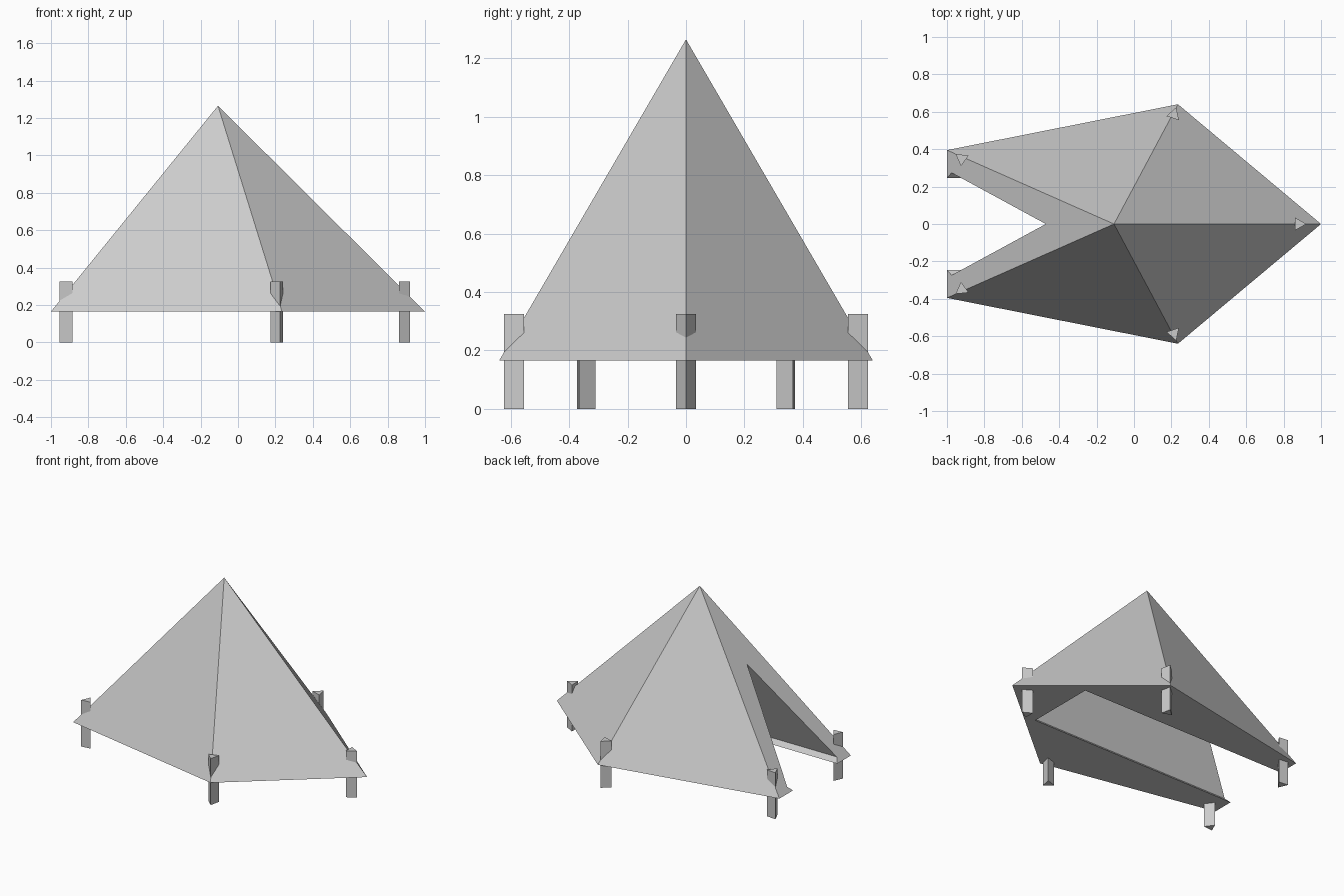
import bpy, bmesh
from math import cos, sin, tau

if "Cube" in bpy.data.objects:
    bpy.data.objects.remove(bpy.data.objects["Cube"])


def hull(name, points):
    """Convex solid wrapped around a few corner points."""
    bm = bmesh.new()
    for p in points:
        bm.verts.new(p)
    bmesh.ops.convex_hull(bm, input=bm.verts[:])
    bmesh.ops.dissolve_limit(bm, angle_limit=0.002, verts=bm.verts[:], edges=bm.edges[:])
    bmesh.ops.recalc_face_normals(bm, faces=bm.faces[:])
    mesh = bpy.data.meshes.new(name)
    bm.to_mesh(mesh)
    bm.free()
    obj = bpy.data.objects.new(name, mesh)
    bpy.context.collection.objects.link(obj)
    return obj


# Five-sided tent body
BASE = 0.165
corners = [(1, 0), (0.235, 0.64), (-1, 0.395), (-1, -0.395), (0.235, -0.64)]
tent = hull("tent_body", [(x, y, BASE) for x, y in corners] + [(-0.107, 0, 1.265)])

# Hollow interior with a triangular doorway on the -x side and a small bottom lip
section = [(0, 0.816), (0.274, 0.195), (0.216, 0.135)]
points = []
for y, z in section:
    back = 0.1 if y == 0 else 0.606
    for s in (-1, 1) if y else (1,):
        points += [(-1.3, s * y, z), (back, s * y, z)]
cutter = hull("interior_cutter", points)
cutter.hide_render = True
cutter.hide_set(True)

cut = tent.modifiers.new("hollow", 'BOOLEAN')
cut.operation = 'DIFFERENCE'
cut.solver = 'EXACT'
cut.object = cutter

# Three-sided pegs at the corners, each turned a fifth further
pegs = [(0.88, 0), (0.213, 0.585), (-0.921, 0.35), (-0.921, -0.35), (0.213, -0.585)]
for i, (px, py) in enumerate(pegs):
    ring = [i * tau / 5 + k * tau / 3 for k in range(3)]
    hull(f"corner_peg_{i + 1}",
         [(px + 0.0405 * cos(a), py + 0.0405 * sin(a), z) for a in ring for z in (0, 0.325)])
